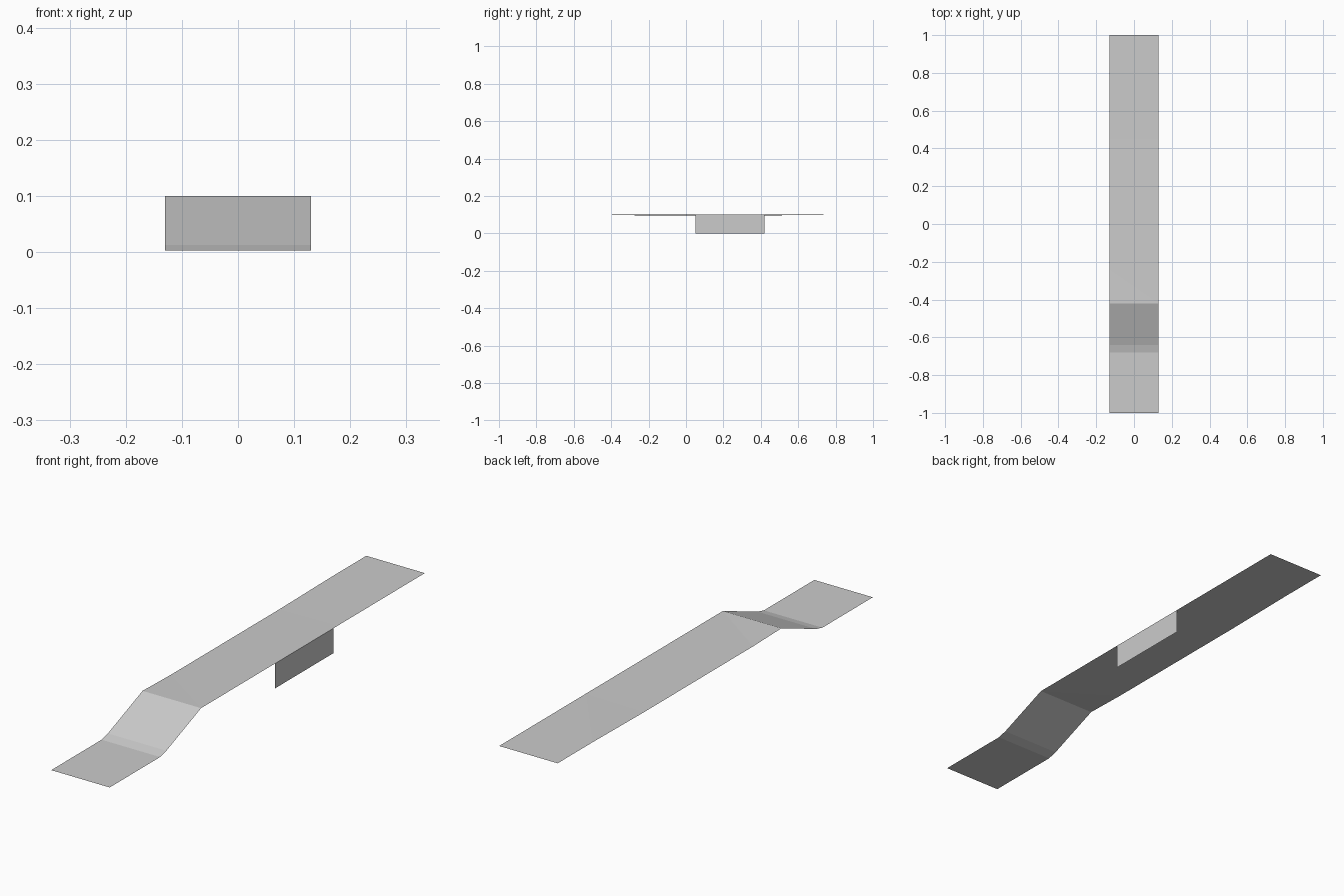
import bpy

if "Cube" in bpy.data.objects:
    bpy.data.objects.remove(bpy.data.objects["Cube"])

W = 0.13  # half width of the strip

grey = bpy.data.materials.new("light grey")
grey.diffuse_color = (0.6, 0.6, 0.6, 1)
grey.use_nodes = True
grey.node_tree.nodes["Principled BSDF"].inputs["Base Color"].default_value = grey.diffuse_color


def sheet(name, verts, faces):
    mesh = bpy.data.meshes.new(name)
    mesh.from_pydata(verts, [], faces)
    mesh.materials.append(grey)
    mesh.update()
    obj = bpy.data.objects.new(name, mesh)
    bpy.context.collection.objects.link(obj)
    return obj


# Walkway: low landing, short lead-in, ramp and long upper deck
# (y, z on the left edge, z on the right edge)
profile = [
    (-1.0, 0.003, 0.003),
    (-0.68, 0.003, 0.003),
    (-0.64, 0.013, 0.013),
    (-0.42, 0.1, 0.1),
    (-0.24, 0.096, 0.1),
    (0.45, 0.096, 0.1),
    (0.78, 0.1, 0.1),
    (1.0, 0.1, 0.1),
]
verts = []
for y, z_left, z_right in profile:
    verts += [(-W, y, z_left), (W, y, z_right)]
faces = []
for i in range(len(profile) - 1):
    a, b, c, d = 2 * i, 2 * i + 1, 2 * i + 3, 2 * i + 2
    faces += [(a, b, d), (b, c, d)]
sheet("ramp_walkway", verts, faces)

# Side panel hanging from the right edge of the deck
sheet("side_panel",
      [(W, 0.05, 0), (W, 0.42, 0), (W, 0.42, 0.1), (W, 0.05, 0.1)],
      [(0, 1, 2, 3)])
